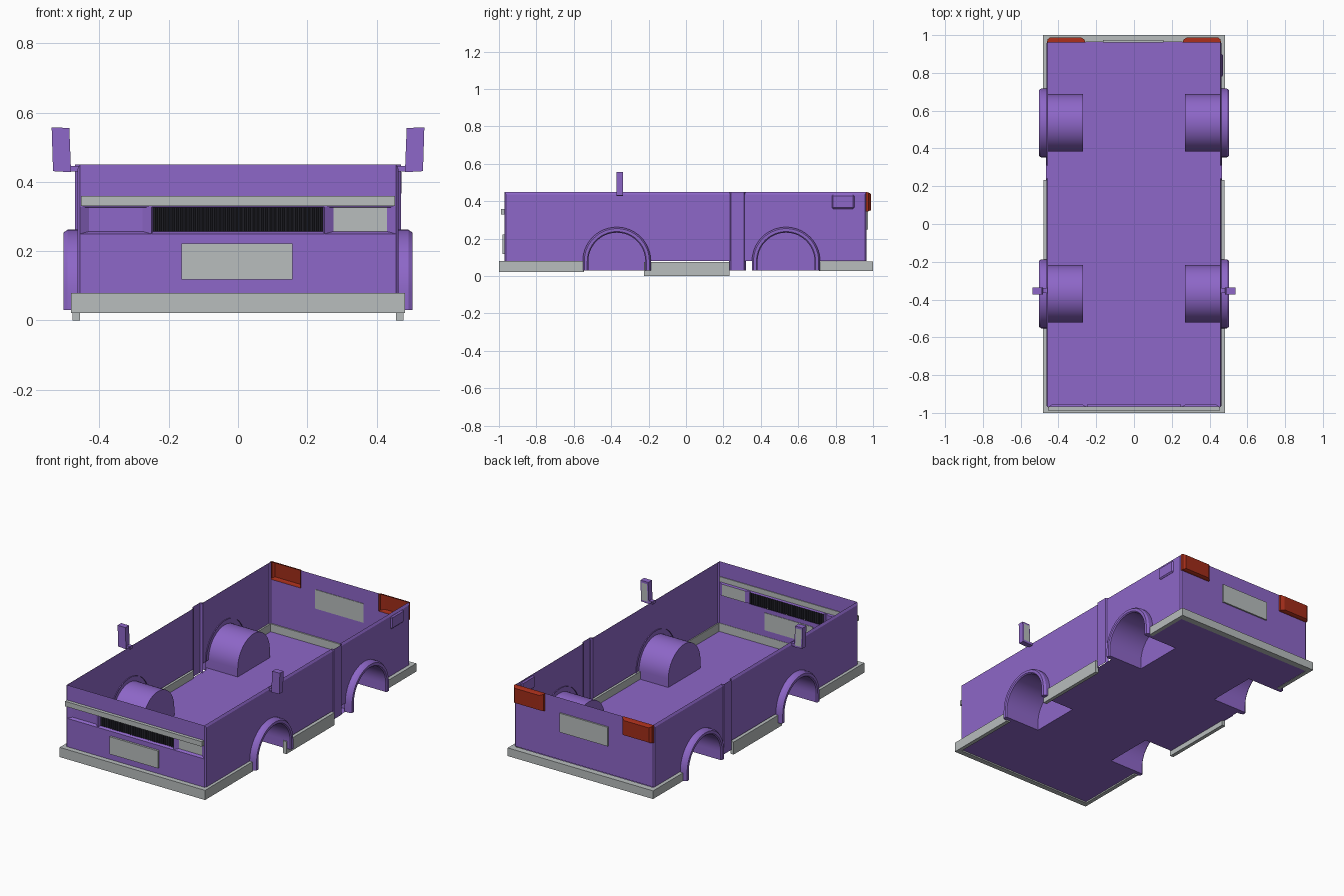
import bpy, bmesh, math
from mathutils import Vector

if "Cube" in bpy.data.objects:
    bpy.data.objects.remove(bpy.data.objects["Cube"])


def material(name, rgb):
    m = bpy.data.materials.new(name)
    m.diffuse_color = (*rgb, 1)
    m.use_nodes = True
    m.node_tree.nodes["Principled BSDF"].inputs["Base Color"].default_value = m.diffuse_color
    return m


PURPLE = material("purple_paint", (0.27, 0.135, 0.58))
GREY = material("light_grey", (0.48, 0.51, 0.51))
BLACK = material("dark_grille", (0.016, 0.016, 0.023))
RED = material("red_lamp", (0.36, 0.026, 0.01))


def make(name, verts, faces, mat, mirror=False, out=None, bevel=0, smooth=False):
    """Mesh object; 'out' turns open sheets to face one direction."""
    me = bpy.data.meshes.new(name)
    me.from_pydata(verts, [], faces)
    bm = bmesh.new()
    bm.from_mesh(me)
    bmesh.ops.recalc_face_normals(bm, faces=bm.faces)
    bm.normal_update()
    if out:
        for f in bm.faces:
            if f.normal.dot(Vector(out)) < 0:
                f.normal_flip()
    bm.to_mesh(me)
    bm.free()
    me.materials.append(mat)
    ob = bpy.data.objects.new(name, me)
    bpy.context.collection.objects.link(ob)
    if smooth:
        bpy.ops.object.select_all(action='DESELECT')
        ob.select_set(True)
        bpy.context.view_layer.objects.active = ob
        bpy.ops.object.shade_smooth_by_angle(angle=math.radians(30))
    if bevel:
        b = ob.modifiers.new("bevel", 'BEVEL')
        b.width, b.segments = bevel, 1
    if mirror:
        ob.modifiers.new("mirror", 'MIRROR')
    return ob


def boxes(name, spans, mat, **kw):
    verts, faces = [], []
    for x0, x1, y0, y1, z0, z1 in spans:
        n = len(verts)
        verts += [(x, y, z) for x in (x0, x1) for y in (y0, y1) for z in (z0, z1)]
        faces += [[n + i for i in f] for f in ((0, 1, 3, 2), (4, 6, 7, 5), (0, 4, 5, 1),
                                               (2, 3, 7, 6), (0, 2, 6, 4), (1, 5, 7, 3))]
    return make(name, verts, faces, mat, **kw)


def sheets(name, polys, mat, **kw):
    verts, faces = [], []
    for p in polys:
        faces.append(range(len(verts), len(verts) + len(p)))
        verts += p
    return make(name, verts, [list(f) for f in faces], mat, **kw)


def loft(name, rings, mat, closed=False, cap_first=False, cap_last=False, ends=False, **kw):
    n, m = len(rings[0]), len(rings)
    faces = [(r * n + i, r * n + (i + 1) % n, (r + 1) * n + (i + 1) % n, (r + 1) * n + i)
             for r in range(m - 1) for i in range(n if closed else n - 1)]
    if cap_first:
        faces.append(list(range(n)))
    if cap_last:
        faces.append(list(range((m - 1) * n, m * n)))
    if ends:
        faces += [[r * n for r in range(m)], [r * n + n - 1 for r in range(m)]]
    return make(name, [p for r in rings for p in r], faces, mat, **kw)


def rect(x0, x1, y, z0, z1):
    return [(x0, y, z0), (x1, y, z0), (x1, y, z1), (x0, y, z1)]


FRONT, REAR, WX = -0.97, 0.965, 0.464
LOW, TOP, FLOOR = 0.08, 0.45, 0.03
WHEELS = {"front": -0.37, "rear": 0.535}
R = 0.152


def arc(yc, r, x, n=28):
    return [(x, yc - r * math.cos(math.pi * i / n), LOW + r * math.sin(math.pi * i / n))
            for i in range(n + 1)]


def arch(yc, r, x):
    return [(x, yc - r, FLOOR)] + arc(yc, r, x) + [(x, yc + r, FLOOR)]


# Floor with wheel notches
edge = [(0.465, -0.98)]
for yc in WHEELS.values():
    edge += [(0.465, yc - R), (0.27, yc - R), (0.27, yc + R), (0.465, yc + R)]
edge += [(0.465, 0.98)]
outline = edge + [(-x, y) for x, y in reversed(edge)]
sheets("floor", [[(x, y, FLOOR) for x, y in outline]], PURPLE, out=(0, 0, -1))

# Side walls with round wheel cut-outs and a chamfered rim
for part, y0, y1 in (("front", FRONT + 0.008, 0.24), ("rear", 0.31, REAR - 0.008)):
    body = ([(WX, y0, LOW)] + arc(WHEELS[part], R, WX)
            + [(WX, y1, LOW), (WX, y1, 0.437), (WX, y0, 0.437)])
    rim = [(WX, y0, 0.437), (WX, y1, 0.437), (0.456, y1, TOP), (0.456, y0, TOP)]
    ye, yc = (y0, FRONT) if part == "front" else (y1, REAR)
    corner = [(WX, ye, LOW), (WX, ye, 0.437), (0.456, ye, TOP), (0.456, yc, TOP), (0.456, yc, LOW)]
    sheets(part + "_side_wall", [body, rim, corner[:2] + corner[3:], corner[1:4]],
           PURPLE, mirror=True, out=(1, 0, 0.2))

# Door pillars
loft("door_pillar", [[(x, y, z) for x, y in ((0.455, 0.23), (0.47, 0.24), (0.47, 0.31), (0.455, 0.32))]
                     for z in (FLOOR, TOP)], PURPLE, mirror=True, out=(1, 0, 0))

# Wheel wells and flares
for part, yc in WHEELS.items():
    loft(part + "_wheel_well", [arch(yc, R, 0.27), arch(yc, R, WX)], PURPLE,
         cap_first=True, mirror=True, smooth=True)
    profile = ((0.458, 0.182), (0.492, 0.182), (0.504, 0.174), (0.504, 0.158), (0.498, R), (0.458, R))
    loft(part + "_wheel_flare", [arch(yc, r, x) for x, r in profile], PURPLE,
         ends=True, mirror=True, smooth=True)

# Front wall, open where the lamps and grille sit
sheets("front_wall", [rect(-0.456, 0.456, FRONT, LOW, 0.25), rect(-0.456, 0.456, FRONT, 0.328, TOP)],
       PURPLE, out=(0, -1, 0))

# Recess frames, lamp panels and ribbed grille
DEEP = -0.953
for name, a, b, c, d in (("left_lamp", -0.456, -0.25, -0.43, -0.275),
                         ("grille", -0.25, 0.25, -0.245, 0.245),
                         ("right_lamp", 0.25, 0.456, 0.275, 0.43)):
    loft(name + "_frame", [rect(a, b, FRONT, 0.25, 0.328), rect(c, d, DEEP, 0.257, 0.326)],
         PURPLE, closed=True)
    if name != "grille":
        sheets(name + "_panel", [rect(c, d, DEEP, 0.257, 0.326)],
               GREY if name == "right_lamp" else PURPLE, out=(0, -1, 0))
RIBS = 80
loft("grille", [[(-0.245 + 0.49 * i / RIBS, DEEP - 0.006 * (i % 2), z) for i in range(RIBS + 1)]
                for z in (0.257, 0.326)], BLACK, out=(0, -1, 0))

# Front trim strip and number plates (seen from both sides of the walls)
boxes("front_trim_strip", [(-0.453, 0.453, -0.99, -0.966, 0.33, 0.36)], GREY)
boxes("front_plate", [(-0.163, 0.157, -0.982, -0.967, 0.118, 0.222)], GREY)
boxes("rear_plate", [(-0.163, 0.157, 0.962, 0.974, 0.248, 0.362)], GREY)

# Rear wall with gaps for the tail lamps
sheets("rear_wall", [rect(-0.456, 0.456, REAR, LOW, 0.345), rect(-0.258, 0.258, REAR, 0.345, TOP)],
       PURPLE, out=(0, 1, 0))
loft("tail_lamp", [rect(0.258, 0.46, REAR - 0.003, 0.345, TOP), rect(0.262, 0.458, 0.977, 0.347, 0.447),
                   rect(0.282, 0.445, 0.988, 0.352, 0.44)], RED, closed=True, cap_last=True, mirror=True)

# Wrap-around bumpers and sills
boxes("front_bumper", [(-0.482, 0.482, -1.0, -0.968, 0.022, LOW)]
      + [(min(s * 0.458, s * 0.482), max(s * 0.458, s * 0.482), -0.968, -0.545, 0.022, LOW)
         for s in (-1, 1)], GREY)
boxes("rear_bumper", [(-0.482, 0.482, 0.963, 1.0, 0.028, 0.077)]
      + [(min(s * 0.458, s * 0.482), max(s * 0.458, s * 0.482), 0.71, 0.963, 0.028, 0.077)
         for s in (-1, 1)], GREY)
boxes("side_sill", [(0.456, 0.478, -0.225, 0.232, 0.0, 0.075)], GREY, mirror=True)

# Fuel flap on one side only
boxes("fuel_flap", [(0.455, 0.472, 0.78, 0.9, 0.36, 0.435)], PURPLE, bevel=0.007)

# Door mirrors: arm, tilted housing and glass
boxes("mirror_arm", [(0.458, 0.5, -0.365, -0.34, 0.43, 0.446)], PURPLE, mirror=True)
face = ((0.482, 0.428), (0.534, 0.431), (0.538, 0.557), (0.487, 0.556))
loft("mirror_housing", [[(x, y, z) for x, z in face] for y in (-0.372, -0.337)], PURPLE,
     closed=True, cap_first=True, cap_last=True, mirror=True)
sheets("mirror_glass", [[(0.511 + (x - 0.511) * 0.75, -0.335, 0.493 + (z - 0.493) * 0.82)
                         for x, z in face]], GREY, mirror=True, out=(0, 1, 0))
